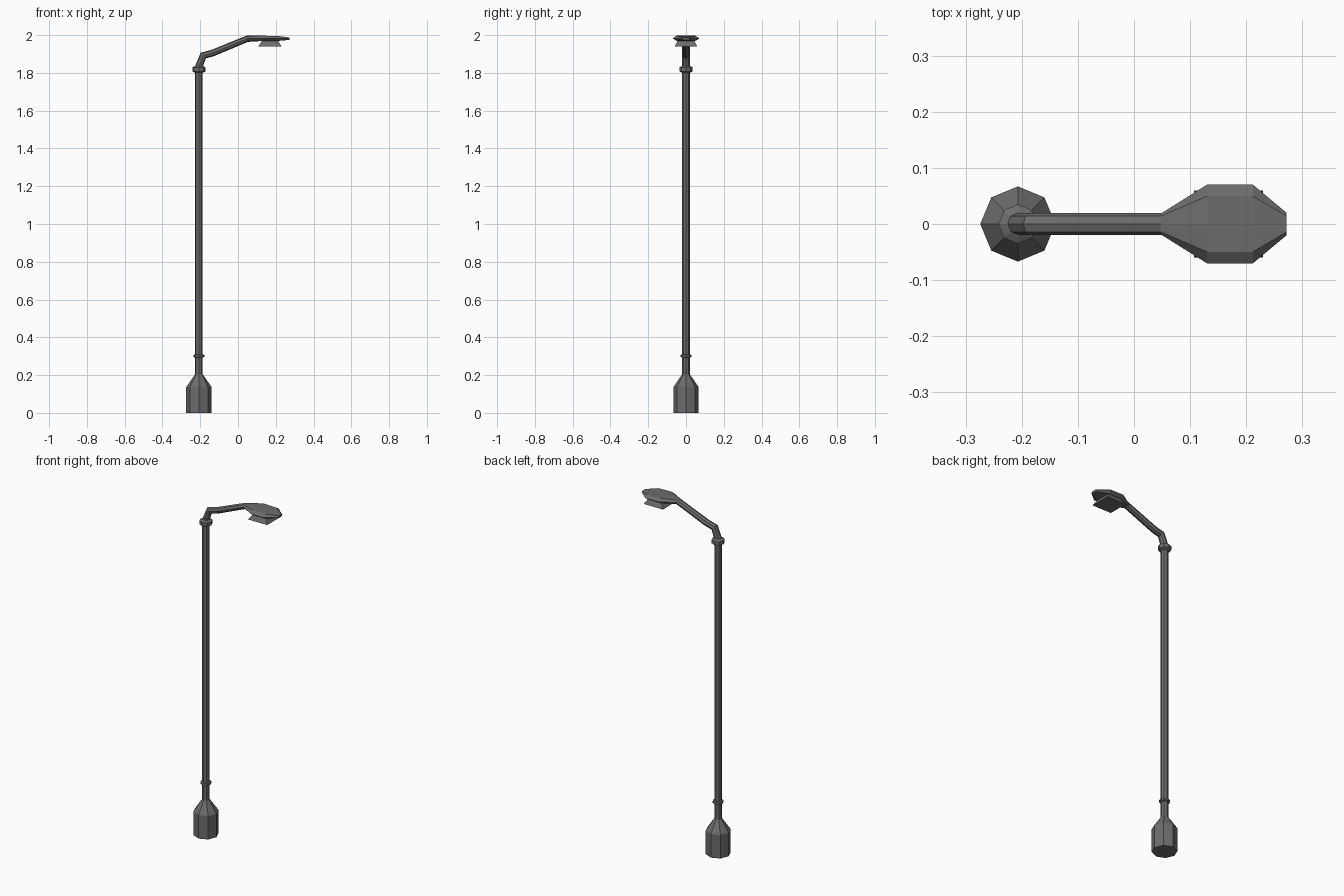
import bpy, bmesh, math
from mathutils import Vector

if "Cube" in bpy.data.objects:
    bpy.data.objects.remove(bpy.data.objects["Cube"])

PX = -0.207   # pole axis
SIDES = 8

# Dark painted metal
metal = bpy.data.materials.new("dark_metal")
metal.diffuse_color = (0.15, 0.15, 0.15, 1)
metal.use_nodes = True
metal.node_tree.nodes["Principled BSDF"].inputs["Base Color"].default_value = metal.diffuse_color


def loft(name, rings):
    """Skin a list of equal-length point rings and cap both ends."""
    bm = bmesh.new()
    loops = [[bm.verts.new(p) for p in ring] for ring in rings]
    for a, b in zip(loops, loops[1:]):
        for i in range(len(a)):
            j = (i + 1) % len(a)
            bm.faces.new((a[i], a[j], b[j], b[i]))
    bm.faces.new(loops[0])
    bm.faces.new(loops[-1])
    bmesh.ops.recalc_face_normals(bm, faces=bm.faces)
    mesh = bpy.data.meshes.new(name)
    bm.to_mesh(mesh)
    bm.free()
    mesh.materials.append(metal)
    obj = bpy.data.objects.new(name, mesh)
    bpy.context.collection.objects.link(obj)
    return obj


def turned(name, profile):
    """Eight-sided lathe around the pole axis; profile is (radius, z)."""
    angles = [2 * math.pi * i / SIDES for i in range(SIDES)]
    return loft(name, [[(PX + r * math.cos(a), r * math.sin(a), z) for a in angles]
                       for r, z in profile])


def section(x, z, tilt, width, height, cap=1.0):
    """Eight-sided arm section; tilt turns it from facing +x towards +z, cap flattens top and bottom."""
    up = Vector((-math.sin(tilt), 0, math.cos(tilt)))
    ring = []
    for i in range(SIDES):
        a = 2 * math.pi * i / SIDES
        s = max(-cap, min(cap, math.sin(a)))
        ring.append(Vector((x, width * math.cos(a), z)) + up * (height * s))
    return ring


# Foot and pole
turned("base", [(0.067, 0), (0.067, 0.137), (0.02, 0.205)])
turned("pole", [(0.02, 0.19), (0.02, 1.82)])

# Rings on the pole
turned("lower_ring", [(0.02, 0.293), (0.029, 0.296), (0.029, 0.307), (0.02, 0.31)])
turned("upper_collar", [(0.021, 1.801), (0.035, 1.808), (0.035, 1.829), (0.021, 1.837)])

# Bent arm
rad = math.radians
loft("arm", [
    section(PX, 1.82, rad(90), 0.02, 0.02),
    section(PX + 0.002, 1.838, rad(80), 0.02, 0.02),
    section(-0.184, 1.892, rad(42), 0.02, 0.02),
    section(-0.135, 1.905, rad(18), 0.02, 0.018),
    section(0.05, 1.981, rad(11), 0.02, 0.017),
])

# Flat lamp head flowing out of the arm
loft("lamp_head", [
    section(0.05, 1.981, rad(11), 0.02, 0.017),
    section(0.13, 1.983, 0, 0.07, 0.020, 0.71),
    section(0.212, 1.982, 0, 0.07, 0.018, 0.71),
    section(0.272, 1.981, 0, 0.02, 0.009, 0.71),
])


# Flared light box under the head
def rect(x0, x1, w, z):
    return [(x0, -w, z), (x1, -w, z), (x1, w, z), (x0, w, z)]


loft("light_box", [rect(0.13, 0.21, 0.042, 1.975), rect(0.107, 0.23, 0.06, 1.94)])
